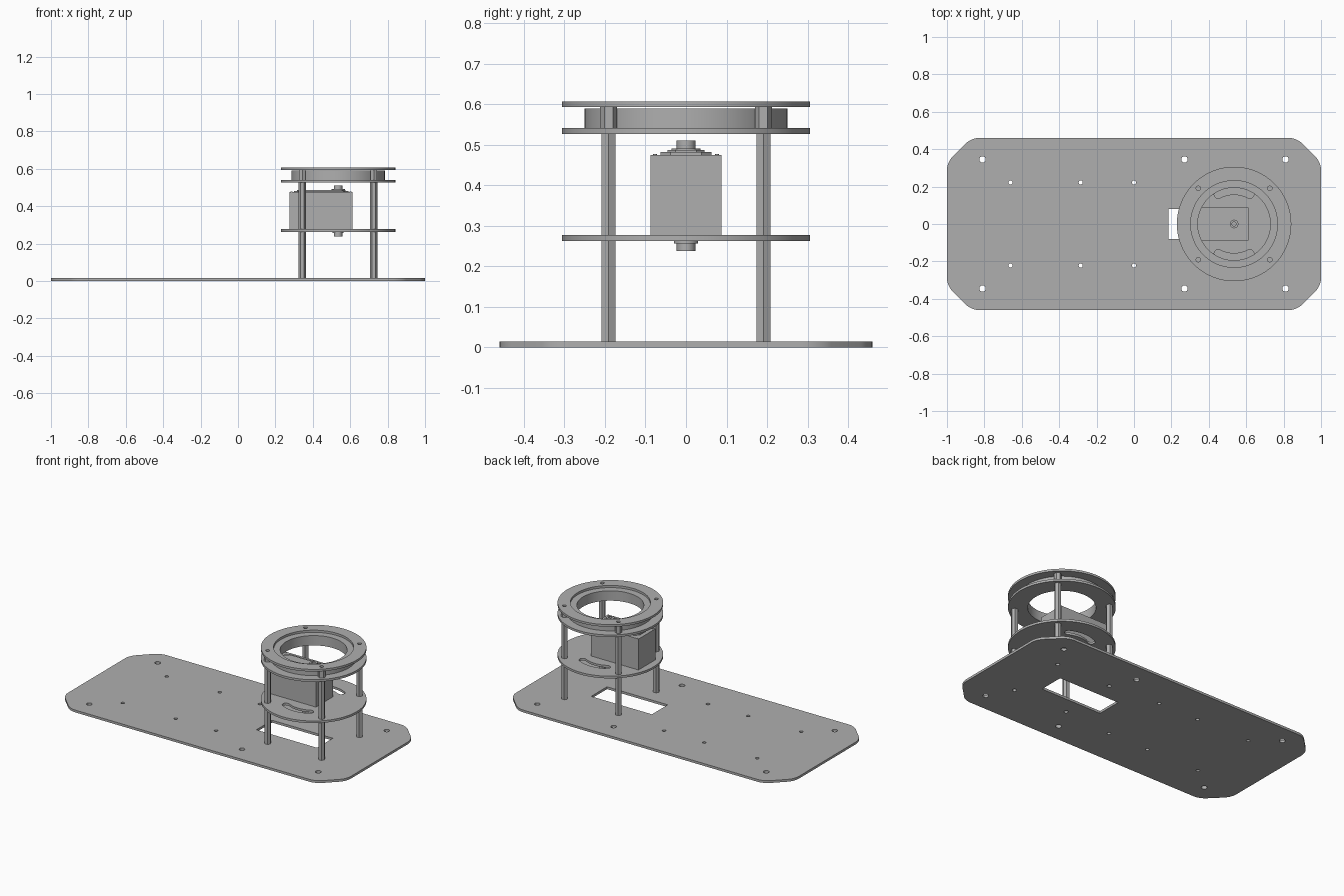
import bpy, bmesh, math
from math import sin, cos, radians, pi

old = bpy.data.objects.get("Cube")
if old:
    bpy.data.objects.remove(old, do_unlink=True)

GREY = (0.43, 0.43, 0.43, 1)
mat = bpy.data.materials.new("plain grey")
mat.use_nodes = True
mat.diffuse_color = GREY
mat.node_tree.nodes["Principled BSDF"].inputs["Base Color"].default_value = GREY

CX = 0.535        # tower axis
POST = 0.191      # post offset from the axis


def circle(x, y, r, n=32, turn=0.0):
    return [(x + r * cos(2 * pi * i / n + turn), y + r * sin(2 * pi * i / n + turn)) for i in range(n)]


def rect(x0, x1, y0, y1):
    return [(x0, y0), (x1, y0), (x1, y1), (x0, y1)]


def octagon(x0, x1, y, c):
    return [(x0 + c, -y), (x1 - c, -y), (x1, c - y), (x1, y - c),
            (x1 - c, y), (x0 + c, y), (x0, y - c), (x0, c - y)]


def kidney(x, y, r, half, middle, sweep, n=12):
    """Curved slot with round ends, following a circle around (x, y)."""
    pts = []
    for i in range(n + 1):
        a = middle - sweep + 2 * sweep * i / n
        pts.append((x + (r + half) * cos(a), y + (r + half) * sin(a)))
    for side in (1, -1):
        a = middle + side * sweep
        ex, ey = x + r * cos(a), y + r * sin(a)
        for k in range(1, 8):
            t = a + (0 if side > 0 else pi) + pi * k / 8
            pts.append((ex + half * cos(t), ey + half * sin(t)))
        if side > 0:
            for i in range(n + 1):
                a = middle + sweep - 2 * sweep * i / n
                pts.append((x + (r - half) * cos(a), y + (r - half) * sin(a)))
    return pts


def prism(name, outlines, z0, z1, fillet=0.0):
    """Extrude one or more separate outlines between two heights."""
    bm = bmesh.new()
    for pts in outlines:
        bm.faces.new([bm.verts.new((x, y, z0)) for x, y in pts])
    if fillet:
        bmesh.ops.bevel(bm, geom=bm.verts[:], offset=fillet, segments=6,
                        profile=0.5, affect='VERTICES')
    ext = bmesh.ops.extrude_face_region(bm, geom=bm.faces[:], use_keep_orig=True)
    top = [g for g in ext["geom"] if isinstance(g, bmesh.types.BMVert)]
    bmesh.ops.translate(bm, verts=top, vec=(0, 0, z1 - z0))
    bmesh.ops.recalc_face_normals(bm, faces=bm.faces[:])
    mesh = bpy.data.meshes.new(name)
    bm.to_mesh(mesh)
    bm.free()
    mesh.materials.append(mat)
    obj = bpy.data.objects.new(name, mesh)
    bpy.context.collection.objects.link(obj)
    return obj


def plate(name, outline, z0, z1, holes, fillet=0.0):
    """Flat part with all its openings cut through."""
    obj = prism(name, [outline], z0, z1, fillet)
    cutter = prism(name + "_cutter", holes, z0 - 0.05, z1 + 0.05)
    cutter.hide_render = True
    mod = obj.modifiers.new("openings", 'BOOLEAN')
    mod.operation, mod.solver, mod.object = 'DIFFERENCE', 'EXACT', cutter
    graph = bpy.context.evaluated_depsgraph_get()
    cut = bpy.data.meshes.new_from_object(obj.evaluated_get(graph))
    obj.modifiers.clear()
    obj.data = cut
    bpy.data.objects.remove(cutter, do_unlink=True)
    return obj


parts = []
posts = [(CX + sx * POST, sy * POST) for sx in (-1, 1) for sy in (-1, 1)]
screw_holes = [circle(x, y, 0.012, 20) for x, y in posts]

# Base plate with clipped corners, mounting holes and a cable window
holes = [rect(0.185, 0.615, -0.08, 0.08)] + screw_holes
for s in (-1, 1):
    holes += [circle(x, s * 0.345, 0.017, 24) for x in (-0.81, 0.27, 0.81)]
    holes += [circle(x, s * 0.222, 0.011, 20) for x in (-0.66, -0.285, 0)]
parts.append(plate("base_plate", octagon(-1, 1, 0.46, 0.13), 0, 0.015, holes, 0.04))

# Tower discs and bearing ring
disc = circle(CX, 0, 0.306, 96)
slots = [kidney(CX, 0, 0.18, 0.022, s * pi / 2, radians(28)) for s in (-1, 1)]
parts.append(plate("motor_disc", disc, 0.263, 0.277, slots))
parts.append(plate("bearing_disc", disc, 0.527, 0.541, [circle(CX, 0, 0.194, 80)]))
parts.append(plate("bearing_ring", circle(CX, 0, 0.25, 96), 0.541, 0.59, [circle(CX, 0, 0.194, 80)]))
parts.append(plate("top_ring", disc, 0.593, 0.607, [circle(CX, 0, 0.232, 96)] + screw_holes))

# Hexagonal posts below and short spacers above
for i, (x, y) in enumerate(posts):
    prism(f"post_lower_{i}", [circle(x, y, 0.02, 6)], 0.015, 0.263)
    prism(f"post_upper_{i}", [circle(x, y, 0.02, 6)], 0.277, 0.527)
    prism(f"spacer_{i}", [circle(x, y, 0.021, 6, pi / 2)], 0.541, 0.593)

# Motor body, raised cover and corner screws
prism("motor_body", [rect(0.275, 0.612, -0.087, 0.087)], 0.277, 0.475)
prism("motor_cover", [octagon(0.3, 0.59, 0.063, 0.025)], 0.475, 0.482)
prism("motor_cover_step", [octagon(0.315, 0.575, 0.046, 0.02)], 0.482, 0.487)
prism("motor_screws", [circle(x, y, 0.005, 12) for x in (0.287, 0.602) for y in (-0.077, 0.077)],
      0.475, 0.477)

# Output hubs above and below the motor
parts.append(prism("upper_hub_flange", [circle(CX, 0, 0.036, 40)], 0.487, 0.491))
parts.append(plate("upper_hub", circle(CX, 0, 0.023, 40), 0.487, 0.51, [circle(CX, 0, 0.011, 24)]))
parts.append(prism("lower_hub_flange", [circle(CX, 0, 0.03, 40)], 0.257, 0.263))
parts.append(prism("lower_hub", [circle(CX, 0, 0.023, 40)], 0.238, 0.257))

# Smooth the round walls, keep the rims sharp
bpy.ops.object.select_all(action='DESELECT')
for obj in parts:
    obj.select_set(True)
bpy.context.view_layer.objects.active = parts[0]
bpy.ops.object.shade_smooth_by_angle(angle=radians(30))
bpy.ops.object.select_all(action='DESELECT')
